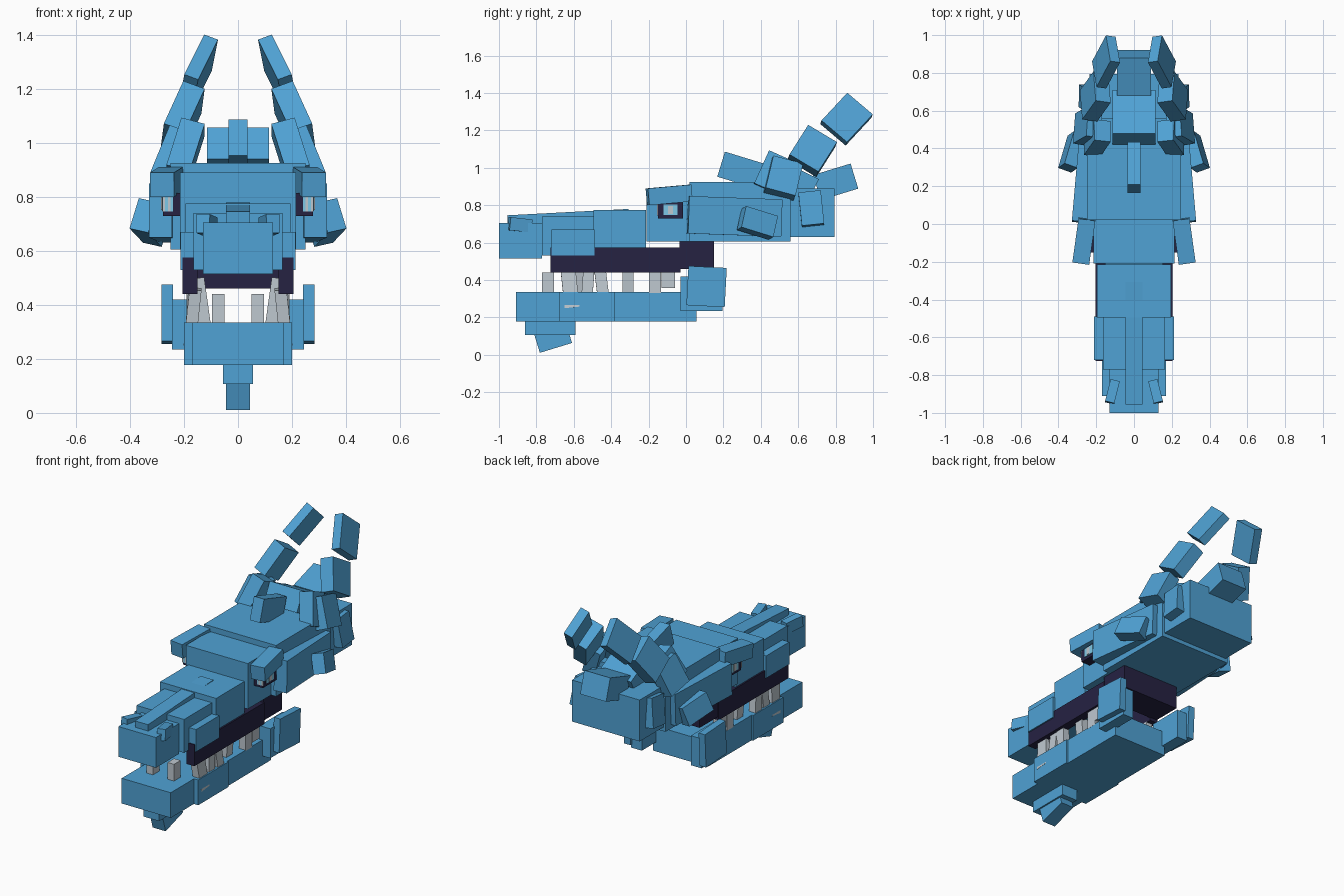
import bpy
import math
from mathutils import Euler, Matrix, Vector

if "Cube" in bpy.data.objects:
    bpy.data.objects.remove(bpy.data.objects["Cube"], do_unlink=True)


def material(name, rgb):
    m = bpy.data.materials.new(name)
    m.use_nodes = True
    m.diffuse_color = (*rgb, 1)
    m.node_tree.nodes["Principled BSDF"].inputs["Base Color"].default_value = (*rgb, 1)
    return m


BLUE = material("sky blue", (0.079, 0.36, 0.66))
DARK = material("dark gum", (0.019, 0.016, 0.055))
BONE = material("tooth grey", (0.52, 0.58, 0.63))
GLOW = material("eye glow", (0.22, 0.62, 0.85))

CORNERS = [(x, y, z) for x in (-.5, .5) for y in (-.5, .5) for z in (-.5, .5)]
FACES = [(0, 1, 3, 2), (4, 6, 7, 5), (0, 4, 5, 1), (2, 3, 7, 6), (0, 2, 6, 4), (1, 5, 7, 3)]


def box(name, centre, size, rot=(0, 0, 0), mat=BLUE):
    """Box with its rotation in degrees."""
    turn = Euler([math.radians(a) for a in rot]).to_matrix()
    pts = [turn @ Vector([c * s for c, s in zip(p, size)]) for p in CORNERS]
    mesh = bpy.data.meshes.new(name)
    mesh.from_pydata(pts, [], FACES)
    mesh.materials.append(mat)
    ob = bpy.data.objects.new(name, mesh)
    ob.location = centre
    bpy.context.collection.objects.link(ob)
    return ob


def span(name, half, y0, y1, z0, z1, mat=BLUE):
    """Centred upright box given by its extents."""
    return box(name, (0, (y0 + y1) / 2, (z0 + z1) / 2), (2 * half, y1 - y0, z1 - z0), mat=mat)


def pair(name, c, size, rot=(0, 0, 0), mat=BLUE):
    """Mirrored pair, given for the left (+x) side."""
    box("left_" + name, c, size, rot, mat)
    box("right_" + name, (-c[0], c[1], c[2]), size, (rot[0], -rot[1], -rot[2]), mat)


def pair_span(name, x0, x1, y0, y1, z0, z1, mat=BLUE):
    pair(name, ((x0 + x1) / 2, (y0 + y1) / 2, (z0 + z1) / 2), (x1 - x0, y1 - y0, z1 - z0), mat=mat)


# Snout
span("snout_tip", 0.13, -1.0, -0.77, 0.515, 0.705)
span("snout_front", 0.165, -0.77, -0.485, 0.53, 0.74)
span("snout_back", 0.195, -0.495, -0.215, 0.57, 0.775)
pair_span("lip_plate", 0.15, 0.213, -0.72, -0.49, 0.53, 0.67)
box("nose_ridge", (0, -0.63, 0.738), (0.09, 0.65, 0.05), (3, 0, 0))
pair("nostril", (0.115, -0.888, 0.695), (0.05, 0.12, 0.07), (-6, 0, 14))

# Skull
span("forehead", 0.215, -0.21, 0.03, 0.605, 0.89)
span("skull", 0.25, 0.02, 0.56, 0.605, 0.925)
span("skull_back", 0.235, 0.26, 0.795, 0.63, 0.89)
pair("brow", (0.265, -0.09, 0.855), (0.09, 0.235, 0.09), (5, 0, 8))
pair("cheek_panel", (0.265, 0.26, 0.74), (0.085, 0.5, 0.2), (-2, 0, 5))
pair("ear", (0.325, 0.382, 0.705), (0.075, 0.185, 0.12), (-17, -12, 20))
pair("neck_plate", (0.24, 0.67, 0.78), (0.08, 0.12, 0.18), (6, -8, 0))

# Eyes: dark socket, glowing iris, pale pupil
pair_span("eye_socket", 0.2, 0.278, -0.15, -0.015, 0.73, 0.815, DARK)
pair_span("iris", 0.277, 0.282, -0.12, -0.045, 0.748, 0.803, GLOW)
pair_span("pupil", 0.281, 0.285, -0.096, -0.07, 0.752, 0.797, BONE)
for i in range(4):
    x = 0.24 + i * 0.01
    pair_span(f"eye_front_{i}", x, x + 0.01, -0.154, -0.149, 0.745, 0.805, (GLOW, BONE)[i % 2])

# Crest and plates on the back of the skull
box("crest", (0, 0.30, 0.985), (0.07, 0.235, 0.14), (-17, 0, 0))
box("crown_slab", (0, 0.565, 0.94), (0.23, 0.26, 0.13), (-27, 0, 0))
box("nape_slab", (0, 0.80, 0.925), (0.18, 0.21, 0.14), (17, 0, 0))

# Horns
pair("horn_root", (0.195, 0.455, 0.97), (0.09, 0.12, 0.2), (-25, -15, 6))
pair("horn_base", (0.245, 0.52, 0.945), (0.08, 0.165, 0.19), (-16, -20, 10))
pair("horn_middle", (0.205, 0.675, 1.09), (0.085, 0.2, 0.18), (57, -20, 8))
pair("horn_tip", (0.148, 0.858, 1.26), (0.055, 0.215, 0.18), (47, -20, 8))

# Gums
pair_span("upper_gum", 0.15, 0.205, -0.725, -0.03, 0.44, 0.575, DARK)
span("throat", 0.2, -0.035, 0.15, 0.46, 0.606, DARK)

# Lower jaw
span("jaw_front", 0.17, -0.91, -0.66, 0.177, 0.335)
span("jaw_middle", 0.2, -0.68, -0.38, 0.177, 0.335)
span("jaw_back", 0.19, -0.38, 0.055, 0.177, 0.335)
span("chin", 0.055, -0.86, -0.59, 0.107, 0.18)
box("beard", (0, -0.71, 0.085), (0.09, 0.18, 0.1), (17, 0, 0))
pair_span("jaw_hinge", 0.17, 0.245, -0.03, 0.195, 0.235, 0.42)
pair("hinge_plate", (0.262, 0.11, 0.365), (0.044, 0.205, 0.21), (-3, 0, 0))

# Teeth: (x, y, z, depth, height, pitch, lean)
TEETH = [
    (0.168, -0.62, 0.355, 0.08, 0.21, 6, 6),
    (0.165, -0.525, 0.375, 0.06, 0.14, -4, 4),
    (0.168, -0.45, 0.375, 0.062, 0.15, 7, 4),
    (0.14, -0.31, 0.39, 0.06, 0.12, 0, -5),
    (0.168, -0.165, 0.39, 0.065, 0.12, 0, 0),
    (0.168, -0.095, 0.40, 0.07, 0.085, 0, 0),
    (0.135, -0.57, 0.41, 0.05, 0.18, 0, -8),
    (0.073, -0.738, 0.385, 0.065, 0.11, 0, 0),
]
for i, (x, y, z, d, h, pitch, lean) in enumerate(TEETH):
    pair(f"tooth_{i + 1}", (x, y, z), (0.045, d, h), (pitch, -lean, 0), BONE)
